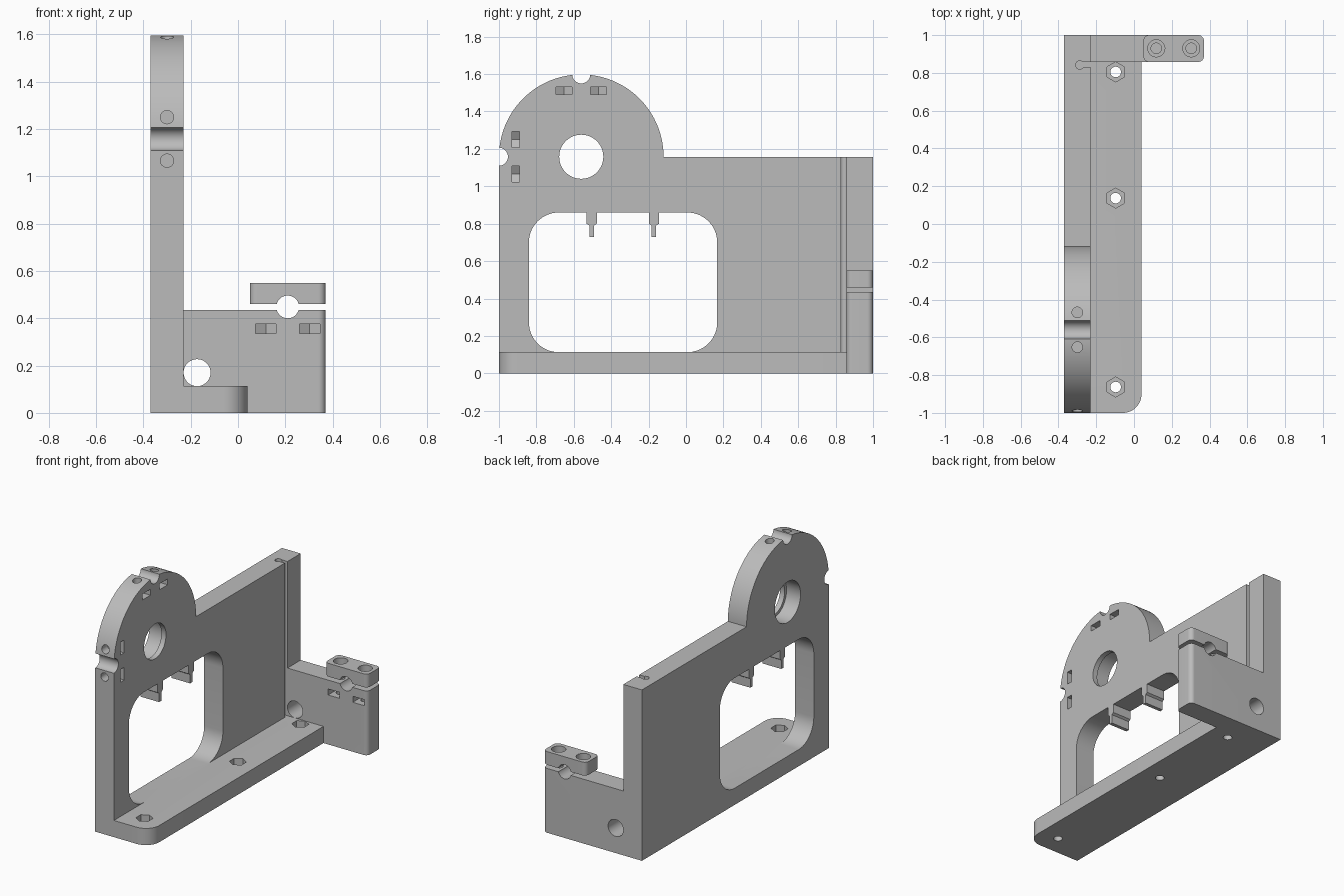
import bpy, bmesh
from math import sin, cos, pi, radians
from mathutils import Vector

if "Cube" in bpy.data.objects:
    bpy.data.objects.remove(bpy.data.objects["Cube"], do_unlink=True)

grey = bpy.data.materials.new("plain grey")
grey.use_nodes = True
grey.diffuse_color = (0.5, 0.5, 0.5, 1)
grey.node_tree.nodes["Principled BSDF"].inputs["Base Color"].default_value = grey.diffuse_color


def arc(cx, cy, r, start=0, end=360, n=48):
    """Points on an arc; a full circle omits the repeated end."""
    steps = n if end - start == 360 else n + 1
    return [(cx + r * cos(radians(start + (end - start) * i / n)),
             cy + r * sin(radians(start + (end - start) * i / n))) for i in range(steps)]


def rect(a0, b0, a1, b1, radii=(0, 0, 0, 0)):
    """Rectangle with corner radii, from lower left, counter-clockwise."""
    corners = [(a0, b0, 1, 1), (a1, b0, -1, 1), (a1, b1, -1, -1), (a0, b1, 1, -1)]
    pts = []
    for k, ((a, b, sa, sb), r) in enumerate(zip(corners, radii)):
        start = 180 + 90 * k
        pts += arc(a + sa * r, b + sb * r, r, start, start + 90, 14) if r else [(a, b)]
    return pts


def prism(name, axis, profile, lo, hi):
    """Extrude a 2D profile along an axis (the profile uses the other two axes)."""
    place = {"x": lambda a, b, t: (t, a, b),
             "y": lambda a, b, t: (a, t, b),
             "z": lambda a, b, t: (a, b, t)}[axis]
    bm = bmesh.new()
    face = bm.faces.new([bm.verts.new(place(a, b, lo)) for a, b in profile])
    side = bmesh.ops.extrude_face_region(bm, geom=[face])["geom"]
    bmesh.ops.translate(bm, vec=Vector(place(0, 0, hi - lo)),
                        verts=[v for v in side if isinstance(v, bmesh.types.BMVert)])
    bmesh.ops.recalc_face_normals(bm, faces=bm.faces)
    mesh = bpy.data.meshes.new(name)
    bm.to_mesh(mesh)
    bm.free()
    mesh.materials.append(grey)
    obj = bpy.data.objects.new(name, mesh)
    bpy.context.collection.objects.link(obj)
    return obj


def combine(target, other, operation="DIFFERENCE"):
    mod = target.modifiers.new("combine", "BOOLEAN")
    mod.operation, mod.solver, mod.object = operation, "EXACT", other
    bpy.context.view_layer.objects.active = target
    bpy.ops.object.modifier_apply(modifier=mod.name)
    bpy.data.objects.remove(other, do_unlink=True)


def cut(target, axis, profile, lo, hi):
    combine(target, prism("cutter", axis, profile, lo, hi))


def hexagon(cx, cy, r, turn=0):
    return arc(cx, cy, r, turn, turn + 360, 6)


LEFT, INNER, MID = -0.37, -0.23, -0.30      # wall faces and centre
FLOOR, TOP, BACK = 0.113, 1.158, 0.858
HUB_Y, HUB_R = -0.56, 0.44
SCREW, NOTCH = 0.028, 0.048
GAP = 0.092                                 # screw offset from each notch

# Upright wall with a round head
outline = [(-1, 0), (1, 0), (1, TOP)] + arc(HUB_Y, TOP, HUB_R, 0, 180, 72)
body = prism("bracket_body", "x", outline, LEFT, INNER)
cut(body, "x", rect(-0.84, FLOOR, 0.167, 0.86, (0.16,) * 4), -0.5, 0)

# Fingers hanging in the window
for y in (-0.504, -0.172):
    finger = [(y - 0.027, 0.89), (y - 0.027, 0.80), (y - 0.012, 0.79), (y - 0.012, 0.73),
              (y + 0.012, 0.73), (y + 0.012, 0.79), (y + 0.027, 0.80), (y + 0.027, 0.89)]
    combine(body, prism("finger", "x", finger, LEFT, INNER), "UNION")

# Foot plate and rear block
combine(body, prism("foot", "z", rect(MID, -1, 0.04, 0.93, (0, 0.1, 0, 0)), 0, FLOOR), "UNION")
combine(body, prism("block", "z", rect(MID, BACK, 0.37, 1, (0, 0.03, 0.03, 0)), 0, 0.436), "UNION")

# Head bore with a wider seat on the outer face
cut(body, "x", arc(HUB_Y, TOP, 0.118), -0.5, 0)
cut(body, "x", arc(HUB_Y, TOP, 0.138), -0.5, -0.265)

# Rod notches on the head rim
rim_z = TOP + HUB_R
cut(body, "x", arc(HUB_Y, rim_z, NOTCH), -0.5, 0)
cut(body, "x", arc(-1, TOP, NOTCH), -0.5, 0)

# Screw holes and nut slots beside the notches
for offset in (-GAP, GAP):
    y, z = HUB_Y + offset, TOP + offset
    cut(body, "z", arc(MID, y, SCREW, n=32), 1.42, 1.7)
    cut(body, "z", hexagon(MID, y, 0.05), 1.49, 1.53)
    cut(body, "z", rect(MID, y - 0.0433, 0, y + 0.0433), 1.49, 1.53)
    cut(body, "y", arc(MID, z, SCREW, n=32), -1.1, -0.82)
    cut(body, "y", hexagon(MID, z, 0.05), -0.93, -0.89)
    cut(body, "y", rect(MID, z - 0.0433, 0, z + 0.0433), -0.93, -0.89)

# Relief slot in the inner wall corner
cut(body, "z", rect(-0.285, 0.83, -0.2, BACK), FLOOR, 1.3)
cut(body, "z", arc(-0.287, 0.842, 0.022, n=32), FLOOR, 1.3)

# Foot screws with hexagonal nut pockets
for y in (0.805, 0.137, -0.863):
    cut(body, "z", arc(-0.097, y, SCREW, n=32), -0.1, 0.2)
    cut(body, "z", hexagon(-0.097, y, 0.053, 30), 0.06, 0.2)

# Clamp cap over the rear block
cap = prism("clamp_cap", "z", rect(0.05, BACK, 0.37, 1, (0.03,) * 4), 0.46, 0.55)

# Rod holes through the block and clamp
cut(body, "y", arc(-0.173, 0.17, 0.057), 0.84, 1.1)
for part in (body, cap):
    cut(part, "y", arc(0.21, 0.448, NOTCH), 0.8, 1.1)

# Clamp screws, head recesses and nut slots
for x in (0.118, 0.303):
    cut(cap, "z", arc(x, 0.93, SCREW, n=32), 0.4, 0.6)
    cut(cap, "z", arc(x, 0.93, 0.045), 0.5, 0.6)
    cut(body, "z", arc(x, 0.93, SCREW, n=32), 0.27, 0.5)
    cut(body, "z", hexagon(x, 0.93, 0.05, 30), 0.335, 0.376)
    cut(body, "z", rect(x - 0.0433, 0.8, x + 0.0433, 0.93), 0.335, 0.376)

# Smooth the curved surfaces only
for part in (body, cap):
    bpy.ops.object.select_all(action="DESELECT")
    part.select_set(True)
    bpy.context.view_layer.objects.active = part
    bpy.ops.object.shade_smooth_by_angle(angle=radians(28))
